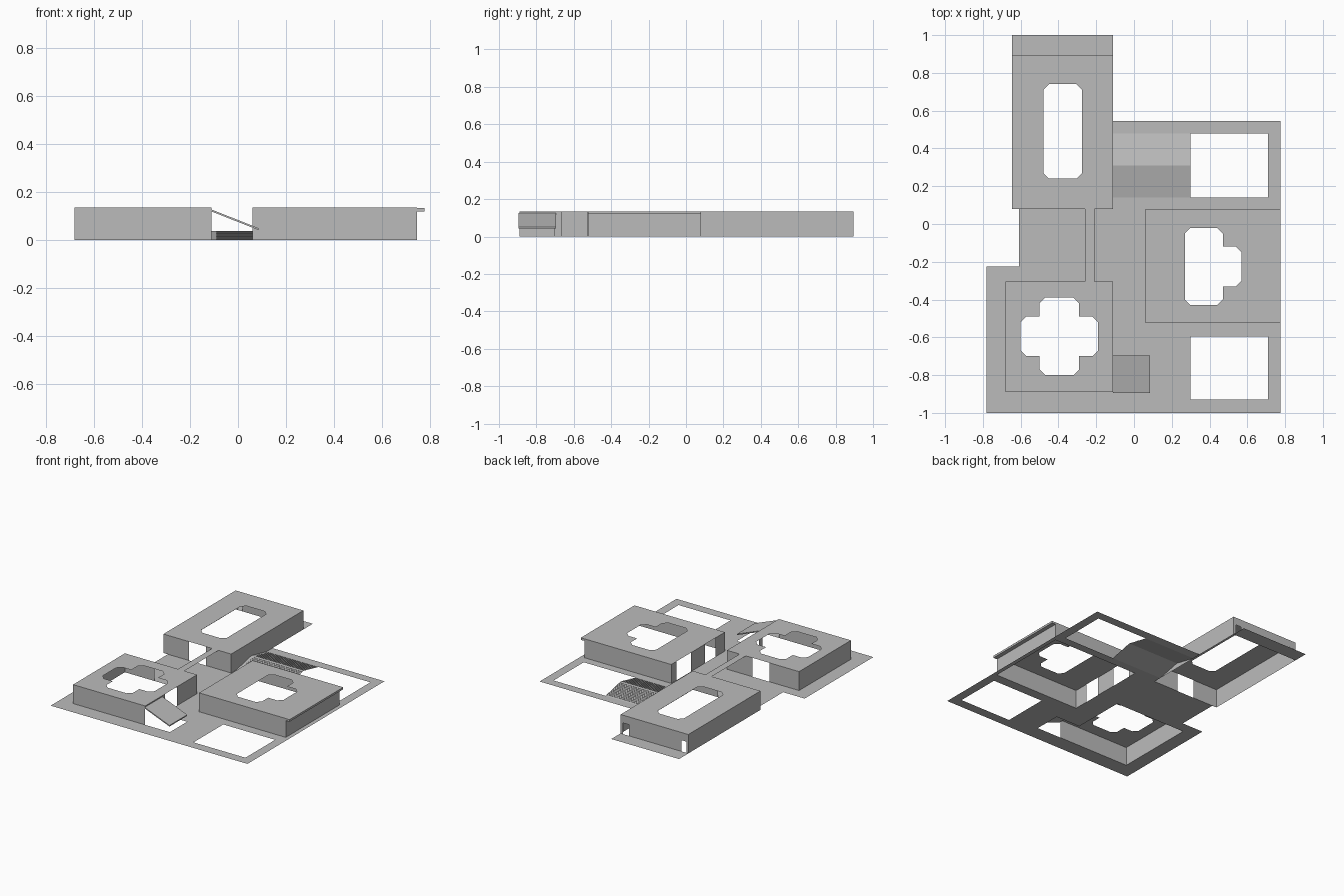
import bpy, bmesh

if "Cube" in bpy.data.objects:
    bpy.data.objects.remove(bpy.data.objects["Cube"])

H = 0.135
grey = bpy.data.materials.new("light grey")
grey.diffuse_color = (0.5, 0.5, 0.5, 1)
grey.use_nodes = True
grey.node_tree.nodes["Principled BSDF"].inputs["Base Color"].default_value = grey.diffuse_color


def finish(name, bm):
    me = bpy.data.meshes.new(name)
    bm.to_mesh(me)
    bm.free()
    me.materials.append(grey)
    ob = bpy.data.objects.new(name, me)
    bpy.context.collection.objects.link(ob)
    return ob


def quad(bm, *pts):
    bm.faces.new([bm.verts.new(p) for p in pts])


def rect(x0, y0, x1, y1):
    return [(x0, y0), (x1, y0), (x1, y1), (x0, y1)]


def prism_y(name, profile, y0, y1):
    """Closed x-z profile extruded along y."""
    bm = bmesh.new()
    a = [bm.verts.new((x, y0, z)) for x, z in profile]
    b = [bm.verts.new((x, y1, z)) for x, z in profile]
    bm.faces.new(a)
    bm.faces.new(b[::-1])
    for i in range(len(a)):
        j = (i + 1) % len(a)
        bm.faces.new((a[j], a[i], b[i], b[j]))
    bmesh.ops.recalc_face_normals(bm, faces=bm.faces)
    return finish(name, bm)


def roof(name, outline, hole):
    """Flat sheet with one shaped skylight."""
    bm = bmesh.new()
    for loop in (outline, hole):
        vs = [bm.verts.new((x, y, H)) for x, y in loop]
        for i in range(len(vs)):
            bm.edges.new((vs[i - 1], vs[i]))
    bmesh.ops.triangle_fill(bm, use_beauty=True, use_dissolve=False,
                            edges=bm.edges[:], normal=(0, 0, 1))
    for f in bm.faces:
        f.normal_update()
        if f.normal.z < 0:
            f.normal_flip()
    return finish(name, bm)


def walls(name, x0, y0, x1, y1, doors):
    """Four wall sheets; doors = {side: [(from, to, height)]} in x or y."""
    bm = bmesh.new()
    for side in "SENW":
        along_x = side in "SN"
        lo, hi = (x0, x1) if along_x else (y0, y1)
        fixed = {"S": y0, "E": x1, "N": y1, "W": x0}[side]

        def panel(a, b, za, zb):
            if b - a < 1e-5 or zb - za < 1e-5:
                return
            if side in "NW":  # keep normals outward
                a, b = b, a
            p = (lambda t, z: (t, fixed, z)) if along_x else (lambda t, z: (fixed, t, z))
            quad(bm, p(a, za), p(b, za), p(b, zb), p(a, zb))

        t = lo
        for a, b, h in sorted(doors.get(side, [])):
            panel(t, a, 0, H)
            panel(a, b, h, H)
            t = b
        panel(t, hi, 0, H)
    return finish(name, bm)


# Ground sheet: grid cells inside the plots and outside the openings
plots = [(-.78, -1, .775, -.225), (-.61, -.225, .775, .08),
         (-.11, .08, .775, .545), (-.645, .895, -.11, 1)]
north = (-.645, .08, -.11, .895)
east = (.06, -.525, .745, .08)
south = (-.68, -.89, -.11, -.305)
gaps = [east, south, (-.11, .14, .71, .48), (.30, -.93, .71, -.595),
        (-.11, -.89, .085, -.695)]
xs = sorted({r[i] for r in plots + gaps for i in (0, 2)})
ys = sorted({r[i] for r in plots + gaps for i in (1, 3)})


def inside(r, x, y):
    return r[0] < x < r[2] and r[1] < y < r[3]


bm = bmesh.new()
for xa, xb in zip(xs, xs[1:]):
    for ya, yb in zip(ys, ys[1:]):
        cx, cy = (xa + xb) / 2, (ya + yb) / 2
        if any(inside(r, cx, cy) for r in plots) and not any(inside(r, cx, cy) for r in gaps):
            quad(bm, *[(x, y, 0) for x, y in rect(xa, ya, xb, yb)])
bmesh.ops.remove_doubles(bm, verts=bm.verts, dist=1e-5)
finish("ground", bm)

# Walls of the three buildings
walls("north_walls", *north, {"S": [(-.445, -.31, H)],
                              "N": [(-.63, -.59, .08), (-.175, -.13, .08)]})
walls("east_walls", *east, {"W": [(-.42, -.30, H), (-.14, .02, H)]})
walls("south_walls", *south, {"E": [(-.89, -.705, .125), (-.665, -.53, H)],
                              "N": [(-.445, -.31, H)]})

# Roofs with skylights
roof("north_roof", rect(*north),
     [(-.48, .27), (-.45, .24), (-.305, .24), (-.275, .27),
      (-.275, .71), (-.305, .74), (-.45, .74), (-.48, .71)])
roof("east_roof", rect(.06, -.525, .775, .08),
     [(.27, -.40), (.30, -.43), (.44, -.43), (.47, -.40), (.47, -.33), (.54, -.33),
      (.57, -.30), (.57, -.15), (.54, -.12), (.47, -.12), (.47, -.05), (.44, -.02),
      (.30, -.02), (.27, -.05)])
# Cross-shaped skylight: one arm repeated by quarter turns
cross = []
arm = [(.105, .105), (.205, .075), (.205, -.075), (.105, -.105)]
arm = [(.105, -.105), (.175, -.105), (.205, -.075), (.205, .075), (.175, .105)]
for k in range(4):
    for x, y in arm:
        for _ in range(k):
            x, y = -y, x
        cross.append((-.395 + x, -.595 + y))
roof("south_roof", rect(*south), cross)

# Roof bridge between the south and north buildings
bm = bmesh.new()
quad(bm, *[(x, y, H) for x, y in rect(-.26, -.305, -.21, .08)])
finish("roof_bridge", bm)

# Eave along the east building
prism_y("east_eave", [(.745, .12), (.775, .12), (.775, H - .0005), (.745, H - .0005)], -.525, .08)

# Sloping canopy beside the south building
prism_y("canopy", [(-.11, .119), (.085, .042), (.085, .05), (-.11, .127)], -.895, -.695)

# Low ridged mound with fine step ribs
bm = bmesh.new()
y0, ym, y1, peak = .14, .31, .48, .037
quad(bm, (-.11, y0, 0), (.30, y0, 0), (.30, ym, peak), (-.11, ym, peak))
quad(bm, (-.11, ym, peak), (.30, ym, peak), (.30, y1, 0), (-.11, y1, 0))
finish("mound", bm)
bm = bmesh.new()
for i in range(1, 12):
    t = i / 12
    for ya in (y0, y1):
        y, z = ya + (ym - ya) * t, peak * t
        quad(bm, (-.09, y, z), (.30, y, z), (.30, y, z + .002), (-.09, y, z + .002))
finish("mound_step_ribs", bm)
